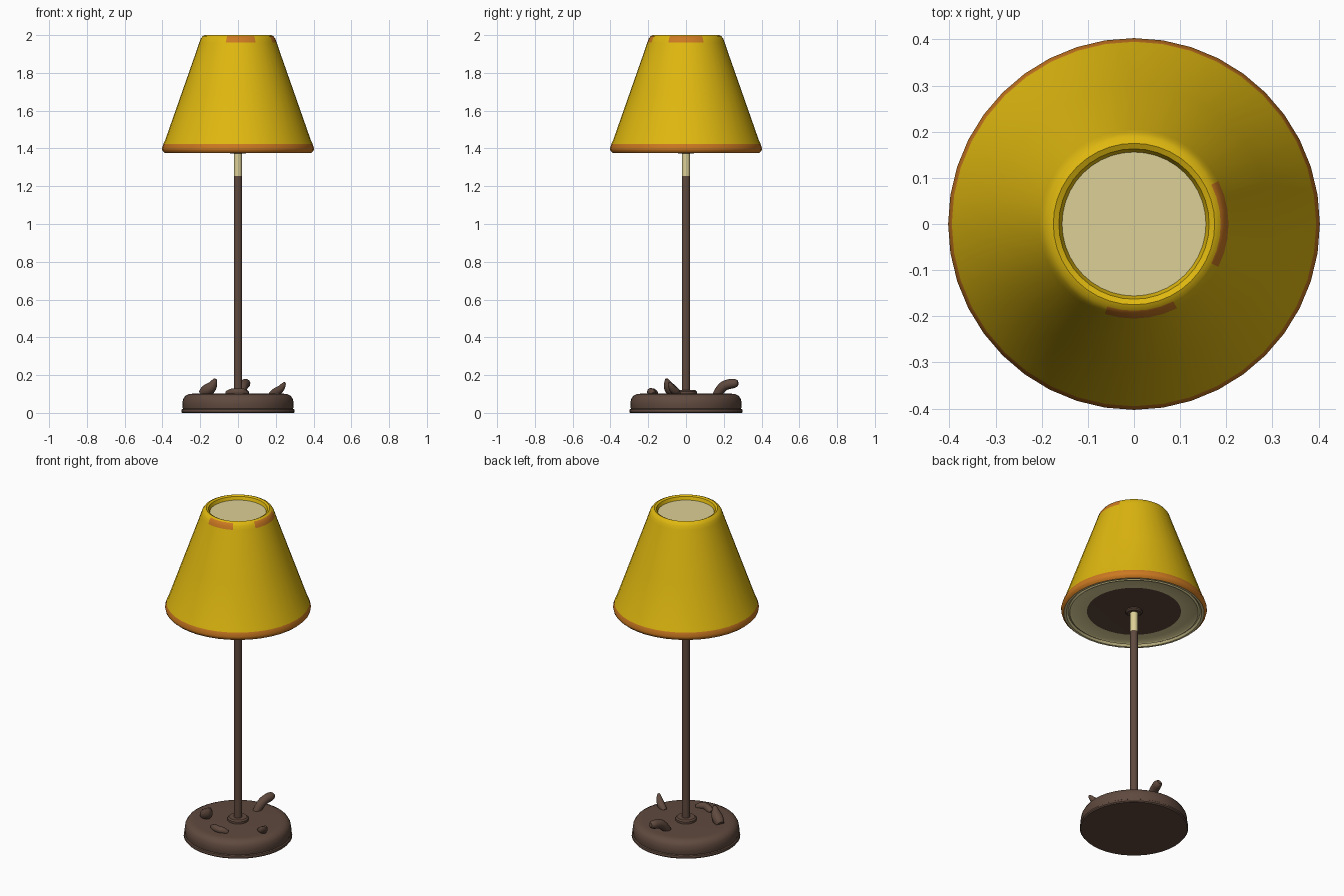
import bpy
import bmesh
import math

cube = bpy.data.objects.get("Cube")
if cube:
    bpy.data.objects.remove(cube)


def material(name, r, g, b):
    m = bpy.data.materials.new(name)
    m.use_nodes = True
    m.diffuse_color = (r, g, b, 1)
    m.node_tree.nodes["Principled BSDF"].inputs["Base Color"].default_value = (r, g, b, 1)
    return m


YELLOW = material("shade yellow", 0.74, 0.48, 0.005)
ORANGE = material("worn orange", 0.60, 0.19, 0.015)
CREAM = material("warm cream", 0.72, 0.63, 0.31)
BROWN = material("wood brown", 0.115, 0.067, 0.048)


def finish(obj, angle=40):
    bpy.ops.object.select_all(action='DESELECT')
    obj.select_set(True)
    bpy.context.view_layer.objects.active = obj
    bpy.ops.object.shade_smooth_by_angle(angle=math.radians(angle))


def lathe(name, profile, mats, rule=None, sides=40):
    """Spin a (radius, height) profile about z; rule picks a material index."""
    bm = bmesh.new()
    verts = [bm.verts.new((r, 0, z)) for r, z in profile]
    edges = [bm.edges.new(pair) for pair in zip(verts, verts[1:])]
    bmesh.ops.spin(bm, geom=verts + edges, cent=(0, 0, 0), axis=(0, 0, 1),
                   angle=math.tau, steps=sides, use_merge=True)
    bmesh.ops.remove_doubles(bm, verts=bm.verts, dist=0.0005)
    bmesh.ops.recalc_face_normals(bm, faces=bm.faces)
    if rule:
        for f in bm.faces:
            f.material_index = rule(f.calc_center_median())
    mesh = bpy.data.meshes.new(name)
    bm.to_mesh(mesh)
    bm.free()
    for m in mats:
        mesh.materials.append(m)
    obj = bpy.data.objects.new(name, mesh)
    bpy.context.collection.objects.link(obj)
    finish(obj)
    return obj


def twig(name, points):
    """Rounded tapering stub along (x, y, z, radius) points."""
    curve = bpy.data.curves.new(name, 'CURVE')
    curve.dimensions = '3D'
    curve.bevel_depth = 1.0
    curve.bevel_resolution = 3
    curve.resolution_u = 5
    curve.use_fill_caps = True
    spline = curve.splines.new('NURBS')
    spline.points.add(len(points) - 1)
    spline.order_u = 3
    spline.use_endpoint_u = True
    for p, (x, y, z, r) in zip(spline.points, points):
        p.co = (x, y, z, 1)
        p.radius = r
    curve.materials.append(BROWN)
    obj = bpy.data.objects.new(name, curve)
    bpy.context.collection.objects.link(obj)
    bpy.ops.object.select_all(action='DESELECT')
    obj.select_set(True)
    bpy.context.view_layer.objects.active = obj
    bpy.ops.object.convert(target='MESH')
    finish(bpy.context.object, 60)


# Lampshade: closed cone with rounded rims, worn edges and a dark underside
def shade_colour(c):
    r = math.hypot(c.x, c.y)
    a = math.degrees(math.atan2(c.y, c.x))
    if c.z < 1.388 and r < 0.382:
        return 3 if r < 0.26 else 2
    if c.z < 1.425:
        return 1
    if r < 0.158:
        return 2
    worn = abs(a) < 28 or -104 < a < -62
    return 1 if worn and 1.965 < c.z < 1.99 and r > 0.18 else 0


lathe("lampshade",
      [(0, 1.387), (0.26, 1.387), (0.345, 1.386), (0.355, 1.38), (0.365, 1.386),
       (0.375, 1.376), (0.388, 1.376), (0.4, 1.387), (0.403, 1.4), (0.395, 1.424),
       (0.387, 1.44), (0.3, 1.688), (0.215, 1.93), (0.205, 1.96), (0.198, 1.98),
       (0.188, 1.994), (0.175, 2.0), (0.163, 1.994), (0.156, 1.975), (0, 1.975)],
      [YELLOW, ORANGE, CREAM, BROWN], shade_colour)

# Ring where the pole meets the shade
lathe("shade_collar", [(0.02, 1.373), (0.04, 1.373), (0.047, 1.38), (0.047, 1.39)],
      [BROWN], sides=20)

# Pole, with a cream neck under the shade
lathe("pole", [(0.022, 0.09), (0.022, 0.65), (0.022, 1.255)], [BROWN], sides=16)
lathe("pole_neck", [(0.022, 1.255), (0.022, 1.39)], [CREAM], sides=16)

# Round base and the collar at the foot of the pole
lathe("base",
      [(0, 0), (0.295, 0), (0.3, 0.006), (0.298, 0.018), (0.292, 0.022),
       (0.295, 0.045), (0.291, 0.072), (0.28, 0.09), (0.26, 0.1), (0.235, 0.102),
       (0, 0.1)], [BROWN])
lathe("base_collar", [(0.058, 0.095), (0.058, 0.113), (0.05, 0.12), (0, 0.12)],
      [BROWN], sides=24)

# Twig stubs growing from the base
twig("back_twig", [(0.01, 0.16, 0.09, 0.022), (0.02, 0.18, 0.125, 0.026),
                   (0.03, 0.21, 0.15, 0.026), (0.045, 0.265, 0.158, 0.026),
                   (0.047, 0.275, 0.16, 0.012)])
twig("right_twig", [(-0.19, -0.06, 0.1, 0.024), (-0.17, -0.07, 0.115, 0.034),
                    (-0.14, -0.09, 0.135, 0.03), (-0.125, -0.1, 0.165, 0.017),
                    (-0.12, -0.103, 0.18, 0.008)])
twig("left_twig", [(0.17, -0.04, 0.095, 0.014), (0.2, -0.05, 0.11, 0.024),
                   (0.225, -0.07, 0.125, 0.02), (0.243, -0.085, 0.15, 0.013),
                   (0.247, -0.09, 0.16, 0.006)])
twig("front_twig", [(-0.06, -0.16, 0.1, 0.014), (-0.04, -0.17, 0.108, 0.022),
                    (0.0, -0.19, 0.112, 0.02), (0.03, -0.18, 0.11, 0.021),
                    (0.05, -0.17, 0.1, 0.012)])
